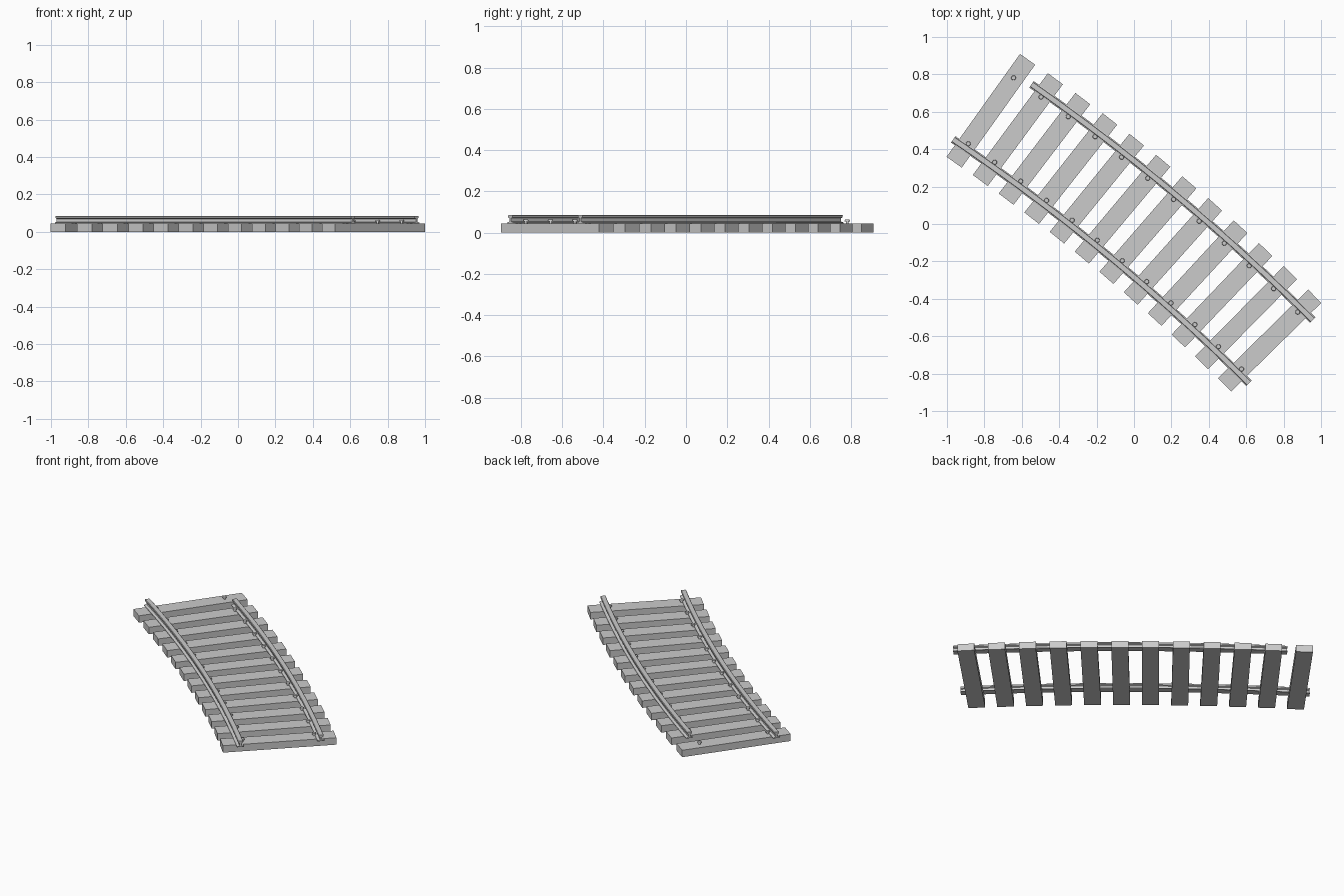
import bpy, bmesh
from math import radians, cos, sin
from mathutils import Matrix, Vector

if "Cube" in bpy.data.objects:
    bpy.data.objects.remove(bpy.data.objects["Cube"])

# Track arc: centre, centreline radius, half gauge, tie top height
CX, CY, R, HALF = -7.041, -8.526, 11.08, 0.24
TIES, A0, A1, TOP = 12, 55.5, 45.5, 0.045


def on_arc(r, deg, z=0.0):
    a = radians(deg)
    return Vector((CX + r * cos(a), CY + r * sin(a), z))


def finish(name, bm, smooth=False):
    bmesh.ops.recalc_face_normals(bm, faces=bm.faces)
    me = bpy.data.meshes.new(name)
    bm.to_mesh(me)
    bm.free()
    ob = bpy.data.objects.new(name, me)
    bpy.context.collection.objects.link(ob)
    if smooth:
        bpy.ops.object.select_all(action='DESELECT')
        ob.select_set(True)
        bpy.context.view_layer.objects.active = ob
        bpy.ops.object.shade_smooth_by_angle(angle=radians(30))
    return ob


# Wooden ties, fanned along the arc
angles = [A0 + (A1 - A0) * i / (TIES - 1) for i in range(TIES)]
for i, a in enumerate(angles):
    bm = bmesh.new()
    m = (Matrix.Translation(on_arc(R, a, TOP / 2))
         @ Matrix.Rotation(radians(a - 1), 4, 'Z')
         @ Matrix.Diagonal((0.676, 0.0995, TOP, 1)))
    bmesh.ops.create_cube(bm, size=1, matrix=m)
    finish(f"tie_{i + 1}", bm)

# Rail cross-section: flange, web and head (half, then mirrored)
half = [(0.021, 0.0), (0.021, 0.004), (0.006, 0.009), (0.005, 0.025),
        (0.015, 0.029), (0.016, 0.037), (0.013, 0.040)]
profile = half + [(-x, z) for x, z in reversed(half)]


def rail(name, radius, start, end, steps=32):
    bm = bmesh.new()
    rings = []
    for k in range(steps + 1):
        a = start + (end - start) * k / steps
        rings.append([bm.verts.new(on_arc(radius + x, a, TOP + z)) for x, z in profile])
    n = len(profile)
    for p, q in zip(rings, rings[1:]):
        for j in range(n):
            bm.faces.new((p[j], p[(j + 1) % n], q[(j + 1) % n], q[j]))
    bm.faces.new(rings[0])
    bm.faces.new(rings[-1])
    finish(name, bm, True)


rail("inner_rail", R - HALF, 55.92, 45.07)
rail("outer_rail", R + HALF, 55.0, 45.06)

# Spikes on the gauge side of each rail: stem with a wider round head
for side, label in ((-1, "inner"), (1, "outer")):
    bm = bmesh.new()
    for a in angles:
        for rad, z0, z1 in ((0.007, TOP - 0.005, 0.056), (0.013, 0.055, 0.063)):
            pos = on_arc(R + side * (HALF - 0.026), a, (z0 + z1) / 2)
            bmesh.ops.create_cone(bm, cap_ends=True, segments=12, radius1=rad,
                                  radius2=rad * 0.85, depth=z1 - z0,
                                  matrix=Matrix.Translation(pos))
    finish(f"{label}_rail_spikes", bm, True)
